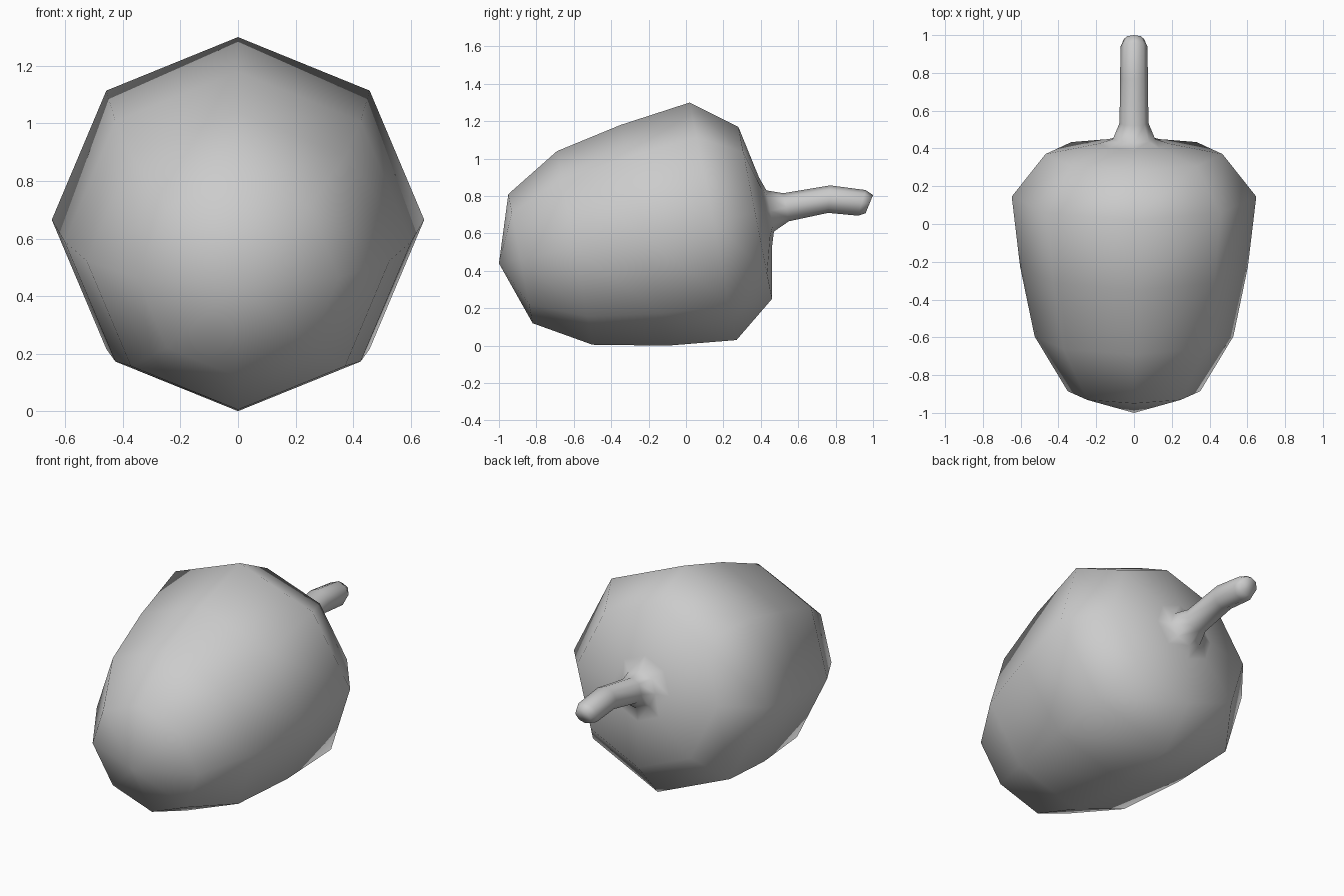
import bpy, bmesh
from math import sin, cos, pi
from mathutils import Vector

if "Cube" in bpy.data.objects:
    bpy.data.objects.remove(bpy.data.objects["Cube"])

SIDES = 8
# Each ring: (y, z) of its top point and its bottom point, seen from the right
RINGS = [
    ((-0.95, 0.81), (-0.82, 0.12)),
    ((-0.69, 1.04), (-0.50, 0.005)),
    ((-0.35, 1.18), (-0.10, 0.0)),
    ((0.02, 1.30), (0.27, 0.03)),
    ((0.28, 1.17), (0.46, 0.25)),
    ((0.39, 0.90), (0.46, 0.53)),
    # stem
    ((0.43, 0.83), (0.47, 0.61)),
    ((0.52, 0.815), (0.55, 0.665)),
    ((0.77, 0.857), (0.76, 0.71)),
    ((0.96, 0.832), (0.92, 0.695)),
    ((1.00, 0.805), (0.96, 0.708)),
]

bm = bmesh.new()


def add_ring(top, bottom):
    t, b = Vector((0, *top)), Vector((0, *bottom))
    mid, up = (t + b) / 2, (t - b) / 2
    side = Vector((up.length, 0, 0))
    return [bm.verts.new(mid + up * cos(2 * pi * i / SIDES) + side * sin(2 * pi * i / SIDES))
            for i in range(SIDES)]


# Body and stem skin
loops = [add_ring(*r) for r in RINGS]
for a, b in zip(loops, loops[1:]):
    for i in range(SIDES):
        j = (i + 1) % SIDES
        bm.faces.new((a[i], a[j], b[j], b[i]))

# Rounded front tip and flat stem end
tip = bm.verts.new((0, -1.0, 0.44))
for i in range(SIDES):
    bm.faces.new((tip, loops[0][(i + 1) % SIDES], loops[0][i]))
bm.faces.new(loops[-1])

bmesh.ops.recalc_face_normals(bm, faces=bm.faces)
for f in bm.faces:
    f.smooth = True
mesh = bpy.data.meshes.new("fruit_with_stem")
bm.to_mesh(mesh)
bm.free()
fruit = bpy.data.objects.new("fruit_with_stem", mesh)
bpy.context.collection.objects.link(fruit)
